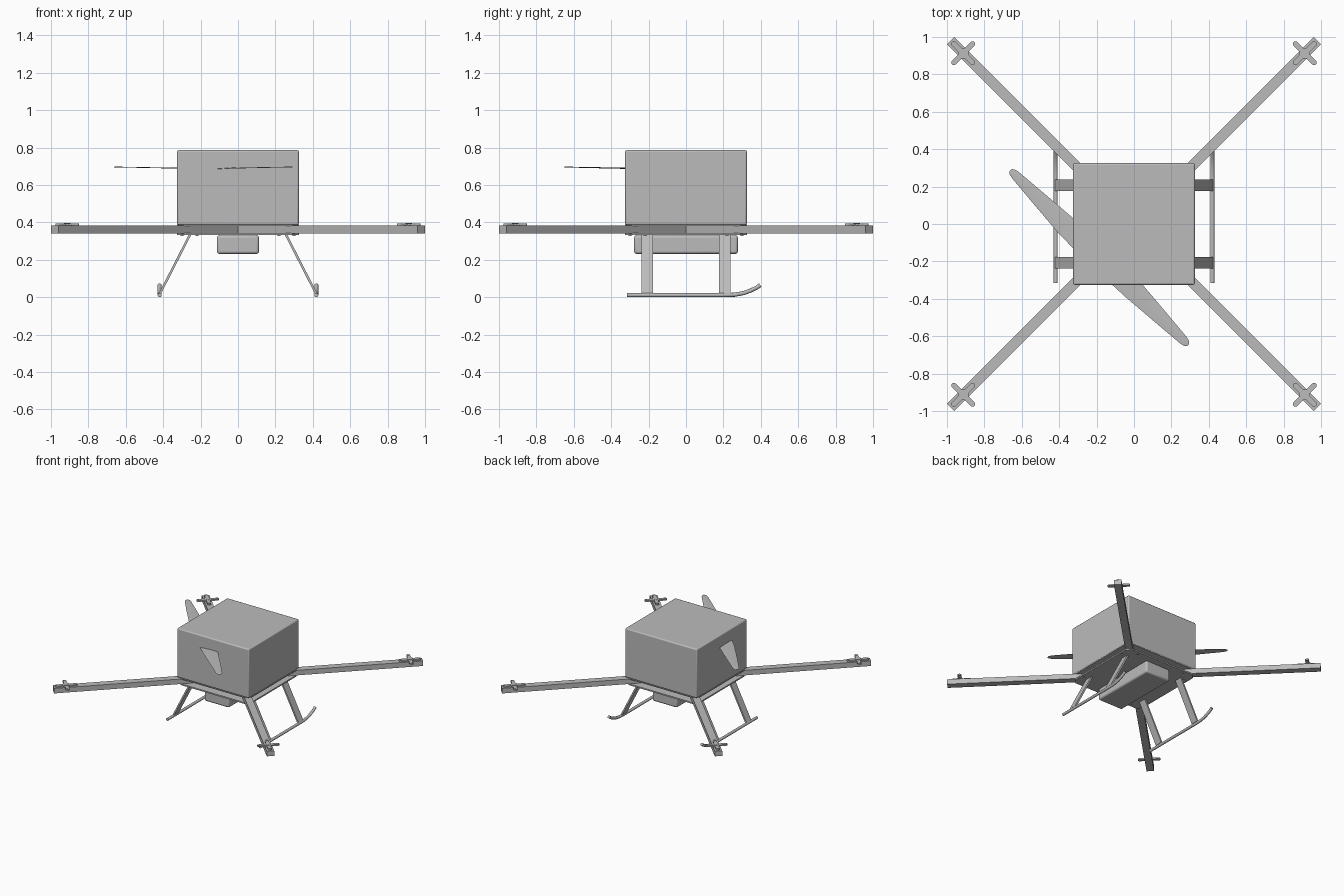
import bpy, bmesh, math
from mathutils import Matrix, Vector

cube = bpy.data.objects.get("Cube")
if cube:
    bpy.data.objects.remove(cube, do_unlink=True)

grey = bpy.data.materials.new("plain grey")
grey.use_nodes = True
grey.diffuse_color = (0.5, 0.5, 0.5, 1)
grey.node_tree.nodes["Principled BSDF"].inputs["Base Color"].default_value = (0.5, 0.5, 0.5, 1)


def finish(bm, name, bevel=0, segments=2):
    bmesh.ops.recalc_face_normals(bm, faces=bm.faces)
    mesh = bpy.data.meshes.new(name)
    bm.to_mesh(mesh)
    bm.free()
    mesh.materials.append(grey)
    obj = bpy.data.objects.new(name, mesh)
    bpy.context.collection.objects.link(obj)
    if bevel:
        mod = obj.modifiers.new("rounded edges", "BEVEL")
        mod.width, mod.segments = bevel, segments
    bpy.ops.object.select_all(action="DESELECT")
    obj.select_set(True)
    bpy.context.view_layer.objects.active = obj
    bpy.ops.object.shade_smooth_by_angle(angle=math.radians(35))
    return obj


def box(bm, size, centre, turn=0):
    m = Matrix.Rotation(turn, 4, "Z") @ Matrix.Translation(centre) @ Matrix.Diagonal((*size, 1))
    bmesh.ops.create_cube(bm, size=1, matrix=m)


def cylinder(bm, radius, depth, centre, sides=20):
    bmesh.ops.create_cone(bm, cap_ends=True, segments=sides, radius1=radius, radius2=radius,
                          depth=depth, matrix=Matrix.Translation(centre))


def prism(bm, outline, offset):
    # Extrude a closed outline along an offset vector
    face = bm.faces.new([bm.verts.new(p) for p in outline])
    ext = bmesh.ops.extrude_face_region(bm, geom=[face])["geom"]
    bmesh.ops.translate(bm, vec=offset, verts=[v for v in ext if isinstance(v, bmesh.types.BMVert)])


# Cargo box and battery
for name, size, centre, bevel in (
        ("cargo_box", (0.65, 0.65, 0.4), (0, 0, 0.586), 0.009),
        ("battery", (0.225, 0.555, 0.1), (0, 0, 0.281), 0.014)):
    bm = bmesh.new()
    box(bm, size, centre)
    finish(bm, name, bevel, 3)

# Frame plates with clipped corners
for name, z, h in (("lower_plate", 0.331, 0.011), ("upper_plate", 0.379, 0.008)):
    bm = bmesh.new()
    a, b = 0.325, 0.29
    corners = [(a, -b), (a, b), (b, a), (-b, a), (-a, b), (-a, -b), (-b, -a), (b, -a)]
    prism(bm, [(x, y, z) for x, y in corners], (0, 0, h))
    finish(bm, name)

# Bolts along the plate edges
bm = bmesh.new()
for s in (-1, 1):
    for t in (-0.22, 0.22):
        cylinder(bm, 0.008, 0.006, (s * 0.3, t, 0.329), 12)
        cylinder(bm, 0.008, 0.006, (t, s * 0.3, 0.329), 12)
finish(bm, "plate_bolts")

quarters = {"back_left": 45, "back_right": 135, "front_right": 225, "front_left": 315}
for side, degrees in quarters.items():
    turn = math.radians(degrees)
    # Diagonal arm
    bm = bmesh.new()
    box(bm, (1.386, 0.056, 0.041), (0.693, 0, 0.3615), turn)
    finish(bm, side + "_arm")

    # Cross-shaped motor mount with slotted round ends
    hub = Vector((0.913 * math.copysign(1, math.cos(turn)),
                  0.913 * math.copysign(1, math.sin(turn)), 0.387))
    bm = bmesh.new()
    cylinder(bm, 0.028, 0.012, hub)
    for k in range(4):
        d = Vector((math.cos(turn + k * math.pi / 2), math.sin(turn + k * math.pi / 2), 0))
        n = Vector((-d.y, d.x, 0))
        tip = hub + d * 0.07 - Vector((0, 0, 0.005))
        outline = [hub - n * 0.014 - Vector((0, 0, 0.005))]
        for i in range(9):
            a = math.pi * (i / 8 - 0.5)
            outline.append(tip + 0.014 * (d * math.cos(a) + n * math.sin(a)))
        outline.append(hub + n * 0.014 - Vector((0, 0, 0.005)))
        prism(bm, outline, (0, 0, 0.011))
    finish(bm, side + "_motor_mount")
    bm = bmesh.new()
    cylinder(bm, 0.018, 0.012, hub + Vector((0, 0, 0.003)))
    for k in range(4):
        a = turn + k * math.pi / 2
        cylinder(bm, 0.007, 0.008,
                 hub + Vector((math.cos(a), math.sin(a), 0)) * 0.068 + Vector((0, 0, 0.004)), 12)
    finish(bm, side + "_mount_screws")

# Landing gear: slanted legs and skids with raised front tips
for side, s in (("left", 1), ("right", -1)):
    for end, y in (("front", -0.207), ("back", 0.207)):
        bm = bmesh.new()
        profile = [(0.25, 0.333), (0.264, 0.333), (0.424, 0.02), (0.41, 0.02)]
        prism(bm, [(s * x, y - 0.031, z) for x, z in profile], (0, 0.062, 0))
        finish(bm, f"{side}_{end}_leg")

    bm = bmesh.new()
    path = [(-0.315, 0.011), (0.2, 0.011), (0.26, 0.013), (0.31, 0.022),
            (0.345, 0.035), (0.375, 0.049), (0.397, 0.064)]
    rings = []
    for i, (y, z) in enumerate(path):
        y0, z0 = path[max(i - 1, 0)]
        y1, z1 = path[min(i + 1, len(path) - 1)]
        along = Vector((0, y1 - y0, z1 - z0)).normalized()
        up = Vector((0, -along.z, along.y))
        ring = []
        for k in range(12):
            a = k * math.pi / 6
            ring.append(bm.verts.new(Vector((s * 0.419, y, z)) + 0.011 *
                                     (Vector((math.cos(a), 0, 0)) + up * math.sin(a))))
        rings.append(ring)
    for r, q in zip(rings, rings[1:]):
        for k in range(12):
            bm.faces.new((r[k], r[k - 1], q[k - 1], q[k]))
    bm.faces.new(rings[0])
    bm.faces.new(rings[-1])
    finish(bm, side + "_skid")

# Two-bladed propeller, slightly pitched and raised towards the tips
centre = Vector((-0.185, -0.18, 0.686))
for name, s in (("propeller_blade_rear", 1), ("propeller_blade_front", -1)):
    along = Vector((-s, s, 0)) / math.sqrt(2)
    across = Vector((s, s, 0)) / math.sqrt(2)
    stations = [(0.0, -0.02, 0.02), (0.13, -0.064, 0.055), (0.25, -0.062, 0.05),
                (0.45, -0.046, 0.034), (0.63, -0.03, 0.019), (0.655, -0.024, 0.013), (0.667, -0.012, 0.002)]
    bm = bmesh.new()
    rows = []
    for u, low, high in stations:
        row = []
        for v, h in ((low, 0), ((low + high) / 2, 0.003), (high, 0), ((low + high) / 2, -0.001)):
            lift = Vector((0, 0, h + u * 0.013 - v * 0.04))
            row.append(bm.verts.new(centre + along * u + across * v + lift))
        rows.append(row)
    for r, q in zip(rows, rows[1:]):
        for k in range(4):
            bm.faces.new((r[k], r[k - 1], q[k - 1], q[k]))
    bm.faces.new(rows[0])
    bm.faces.new(rows[-1])
    finish(bm, name)
